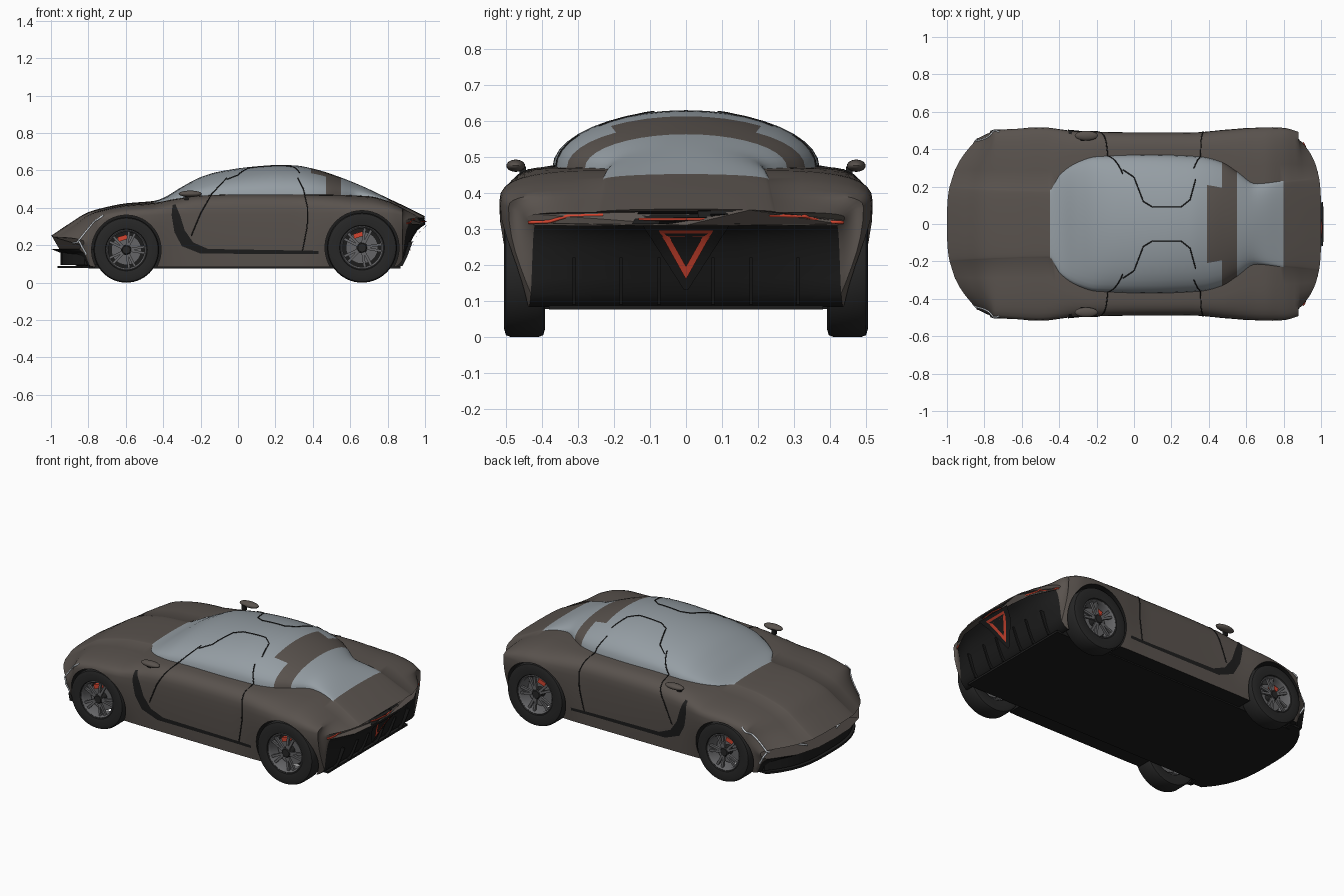
import bpy, bmesh, math
from mathutils import Vector, Matrix
from mathutils.bvhtree import BVHTree

if "Cube" in bpy.data.objects:
    bpy.data.objects.remove(bpy.data.objects["Cube"])


def material(name, r, g, b):
    m = bpy.data.materials.new(name)
    m.diffuse_color = (r, g, b, 1)
    m.use_nodes = True
    m.node_tree.nodes["Principled BSDF"].inputs["Base Color"].default_value = m.diffuse_color
    return m


BLACK = material("black_trim", .012, .012, .012)
PAINT = material("brown_paint", .10, .085, .075)
GLASS = material("glass", .30, .34, .37)
RED = material("red_light", .65, .06, .03)
WHITE = material("white_light", .8, .85, .9)
RUBBER = material("rubber", .02, .02, .02)
RIM = material("rim_grey", .13, .13, .135)


def new_object(name, bm, mats, angle=40):
    bmesh.ops.recalc_face_normals(bm, faces=bm.faces)
    me = bpy.data.meshes.new(name)
    bm.to_mesh(me)
    bm.free()
    for m in mats:
        me.materials.append(m)
    ob = bpy.data.objects.new(name, me)
    bpy.context.collection.objects.link(ob)
    smooth(ob, angle)
    return ob


def smooth(ob, angle=40):
    bpy.ops.object.select_all(action='DESELECT')
    ob.select_set(True)
    bpy.context.view_layer.objects.active = ob
    bpy.ops.object.shade_smooth_by_angle(angle=math.radians(angle))


def spline(*pts):
    """Monotone cubic through (x, value) points."""
    xs, vs = zip(*pts)
    d = [(vs[i + 1] - vs[i]) / (xs[i + 1] - xs[i]) for i in range(len(xs) - 1)]
    m = [d[0]] + [2 * a * b / (a + b) if a * b > 0 else 0 for a, b in zip(d, d[1:])] + [d[-1]]

    def f(x):
        i = max(k for k in range(len(d)) if k == 0 or xs[k] <= x)
        h = xs[i + 1] - xs[i]
        t = min(max((x - xs[i]) / h, 0), 1)
        return (vs[i] * (1 + 2 * t) * (1 - t) ** 2 + h * m[i] * t * (1 - t) ** 2
                + vs[i + 1] * t * t * (3 - 2 * t) + h * m[i + 1] * t * t * (t - 1))
    return f


# Body measurements along the length
top = spline((-1, .25), (-.9, .317), (-.8, .377), (-.7, .405), (-.6, .424), (-.45, .437), (-.4, .453),
             (-.3, .512), (-.2, .564), (-.1, .594), (.1, .622), (.22, .629), (.3, .627), (.4, .61),
             (.5, .58), (.6, .543), (.7, .5), (.8, .452), (.9, .405), (1, .355))
shoulder = spline((-1, .243), (-.9, .305), (-.8, .365), (-.7, .395), (-.6, .415), (-.45, .427), (-.35, .445),
                  (-.2, .465), (0, .472), (.5, .47), (.7, .462), (.8, .437), (.9, .39), (1, .346))
waist = spline((-1, .215), (-.9, .26), (-.7, .34), (-.5, .36), (0, .37), (.8, .37), (.9, .355), (1, .33))
width = spline((-1, .465), (-.9, .485), (-.7, .505), (-.5, .517), (-.3, .496), (0, .49), (.3, .489),
               (.5, .505), (.7, .518), (.8, .514), (.88, .492), (.94, .465), (1, .44))
sill_w = spline((-1, .44), (-.7, .46), (-.3, .475), (.4, .475), (.7, .455), (.88, .43), (1, .42))
sill_z = spline((-1, .18), (-.93, .15), (-.85, .085), (.84, .083), (.88, .12), (.92, .21), (.96, .28), (1, .31))
cabin = spline((-1, .2), (-.45, .18), (-.4, .26), (-.3, .33), (-.2, .36), (.1, .37), (.35, .36),
               (.47, .33), (.55, .28), (.65, .215), (.8, .23), (1, .25))


def section(s):
    w, wb, zb, zw, sh, c = width(s), sill_w(s), sill_z(s), waist(s), shoulder(s), cabin(s)
    half = [(wb * k / 3, zb) for k in range(3)]
    half += [(wb + (w - wb) * math.sin(k / 6 * math.pi / 2), zb + (zw - zb) * k / 6) for k in range(6)]
    for k in range(8):
        a = k / 8 * math.pi / 2
        half.append((c + (w - c) * math.cos(a) ** .7, zw + (sh - zw) * math.sin(a) ** .7))
    half += [(c * math.cos(k / 10 * math.pi / 2), sh + (top(s) - sh) * math.sin(k / 10 * math.pi / 2))
             for k in range(10)]
    half.append((0, top(s)))
    ring = half + [(-y, z) for y, z in half[-2:0:-1]]

    def bow(y):  # rounds the ends in plan
        if s < -.75:
            return .22 * (-.75 - s) / .25 * (abs(y) / .5) ** 3
        return -.19 * max(0, (s - .88) / .12) * (abs(y) / .51) ** 4
    return [Vector((s + bow(y), y, z)) for y, z in ring]


# Body shell lofted from the sections, with painted, glass and black zones
stations = sorted([-1 + .02 * i for i in range(101)] + [.39, .47, .55, -.45, -.99, .99])
bm = bmesh.new()
rings = [[bm.verts.new(p) for p in section(s)] for s in stations]
n = len(rings[0])
for a, b in zip(rings, rings[1:]):
    for j in range(n):
        f = bm.faces.new((a[j], a[(j + 1) % n], b[(j + 1) % n], b[j]))
        row = min(j, n - 1 - j)
        c = f.calc_center_median()
        x, y = c.x, abs(c.y)
        clear = -.45 < x < .39 or (.39 < x < .47 and y > .2) or .55 < x < .8
        f.material_index = 0 if row < 3 else 2 if row >= 17 and clear else 1
for r in (rings[0], rings[-1]):
    bm.faces.new(r).material_index = 1
bmesh.ops.recalc_face_normals(bm, faces=bm.faces)
surface = BVHTree.FromBMesh(bm)
body = new_object("body", bm, [BLACK, PAINT, GLASS])

# Wheel arches cut out of the body
WHEELS = [("front", -.597, .175), ("rear", .663, .187)]
for name, wx, R in WHEELS:
    for sy in (-1, 1):
        bm = bmesh.new()
        bmesh.ops.create_cone(bm, cap_ends=True, segments=64, radius1=R + .011, radius2=R + .011, depth=.3,
                              matrix=Matrix.Translation((wx, sy * .525, R)) @ Matrix.Rotation(math.pi / 2, 4, 'X'))
        cutter = new_object("arch_cutter", bm, [BLACK])
        cutter.hide_render = True
        mod = body.modifiers.new("arch", 'BOOLEAN')
        mod.operation, mod.object, mod.solver = 'DIFFERENCE', cutter, 'EXACT'
        bpy.context.view_layer.objects.active = body
        bpy.ops.object.modifier_apply(modifier=mod.name)
        bpy.data.objects.remove(cutter)
smooth(body)


def project(p, view, sy, off=.002):
    u, v = p
    o, d = {"side": ((u, sy * 2, v), (0, -sy, 0)), "top": ((u, sy * v, 2), (0, 0, -1)),
            "rear": ((3, sy * u, v), (-1, 0, 0))}[view]
    hit = surface.ray_cast(Vector(o), Vector(d))
    return hit[0] - Vector(d) * off if hit[0] else None


def resample(pts, k=8):
    return [Vector(a).lerp(Vector(b), i / k) for a, b in zip(pts, pts[1:]) for i in range(k)] + [Vector(pts[-1])]


def strip(name, paths, mat, r, off=.001):
    """Thin round lines laid on both sides of the body."""
    cu = bpy.data.curves.new(name, 'CURVE')
    cu.dimensions, cu.bevel_depth, cu.bevel_resolution, cu.use_fill_caps = '3D', r, 1, True
    for sy in (-1, 1):
        for view, pts in paths:
            hits = [h for h in (project(p, view, sy, off) for p in resample(pts)) if h]
            sp = cu.splines.new('POLY')
            sp.points.add(len(hits) - 1)
            for q, h in zip(sp.points, hits):
                q.co = (*h, 1)
    cu.materials.append(mat)
    bpy.context.collection.objects.link(bpy.data.objects.new(name, cu))


def ribbon(name, upper, lower, view, mat, off=.004, sides=(-1, 1)):
    """Flat patch between two lines, laid on the body."""
    bm = bmesh.new()
    for sy in sides:
        rows = []
        for a, b in zip(resample(upper), resample(lower)):
            pts = [project(a.lerp(b, i / 4), view, sy, off) for i in range(5)]
            if all(pts):
                rows.append([bm.verts.new(p) for p in pts])
        for a, b in zip(rows, rows[1:]):
            for i in range(4):
                bm.faces.new((a[i], a[i + 1], b[i + 1], b[i]))
    return new_object(name, bm, [mat])


# Door seams, side scoops, lights
strip("door_seams", [("side", [(-.25, .25), (-.2, .37), (-.14, .475), (-.06, .56)]),
                     ("top", [(-.06, .29), (0, .25), (.05, .12), (.1, .09), (.25, .09), (.3, .13), (.33, .24)]),
                     ("side", [(.32, .56), (.35, .5), (.372, .4), (.37, .3), (.345, .17)])], BLACK, .003)
ribbon("side_scoop", [(-.335, .42), (-.31, .36), (-.285, .28), (-.24, .215), (-.16, .18), (.43, .17)],
       [(-.35, .415), (-.355, .36), (-.34, .27), (-.3, .195), (-.2, .155), (.43, .153)], "side", BLACK)
strip("headlights", [("side", [(-.72, .36), (-.77, .325), (-.82, .265), (-.86, .215), (-.95, .2)]),
                     ("side", [(-.85, .22), (-.81, .15)])], WHITE, .005)
strip("tail_lights", [("rear", [(.23, .338), (.33, .335), (.38, .32), (.435, .318)])], RED, .005, .003)
ribbon("rear_vent", [(-.13, .35), (.13, .35)], [(-.15, .313), (.15, .313)], "rear", BLACK, sides=(1,))
strip("rear_light_bar", [("rear", [(0, .327), (.13, .327)])], RED, .004, .006)
ribbon("triangle_light", [(-.076, .296), (.076, .296), (0, .16), (-.076, .296)],
       [(-.046, .278), (.046, .278), (0, .196), (-.046, .278)], "rear", RED, .02, (1,))
ribbon("triangle_surround", [(-.12, .309), (.12, .309)], [(-.005, .13), (.005, .13)], "rear", BLACK, .014, (1,))


def prism(name, pts, vec, mat, start=(0, 0, 0)):
    bm = bmesh.new()
    f = bm.faces.new([bm.verts.new(Vector(p) + Vector(start)) for p in pts])
    g = bmesh.ops.extrude_face_region(bm, geom=[f])
    bmesh.ops.translate(bm, verts=[v for v in g["geom"] if isinstance(v, bmesh.types.BMVert)], vec=vec)
    return new_object(name, bm, [mat])


# Front intake and splitter, floor pan, diffuser fins
nose = [(.22 * (abs(y) / .5) ** 3, y, 0) for y in [.42 - .06 * i for i in range(15)]]
prism("front_intake", nose + [(.2, -.42, 0), (.2, .42, 0)], (0, 0, .085), BLACK, (-.95, 0, .095))
prism("front_splitter", nose + [(.2, -.42, 0), (.2, .42, 0)], (0, 0, .012), BLACK, (-.965, 0, .078))
prism("floor_pan", [(-.8, -.38, .076), (.87, -.38, .076), (.87, .38, .076), (-.8, .38, .076)],
      (0, 0, .012), BLACK)
for i, y in enumerate((-.31, -.18, -.075, .075, .18, .31)):
    prism(f"diffuser_fin_{i}", [(.82, y - .004, .078), (.88, y - .004, .09), (.905, y - .004, .14),
                                (.935, y - .004, .22), (.9, y - .004, .22)], (0, .008, 0), BLACK)

# Door mirrors with stalks
for sy in (-1, 1):
    bm = bmesh.new()
    bmesh.ops.create_uvsphere(bm, u_segments=24, v_segments=12, radius=1, matrix=Matrix.Translation(
        (-.255, sy * .472, .475)) @ Matrix.Diagonal((.062, .026, .017, 1)))
    new_object("mirror", bm, [PAINT])
    bm = bmesh.new()
    bmesh.ops.create_cube(bm, size=1, matrix=Matrix.Translation((-.275, sy * .452, .458))
                          @ Matrix.Diagonal((.022, .018, .03, 1)))
    new_object("mirror_stalk", bm, [BLACK])


def lathe(name, prof, wx, R, sy, mat, seg=56):
    bm = bmesh.new()
    rs = [[bm.verts.new((wx + r * R * math.cos(a), sy * y, R + r * R * math.sin(a))) for r, y in prof]
          for a in (2 * math.pi * i / seg for i in range(seg))]
    k = len(prof)
    for i in range(seg):
        a, b = rs[i], rs[(i + 1) % seg]
        for j in range(k):
            bm.faces.new((a[j], a[(j + 1) % k], b[(j + 1) % k], b[j]))
    return new_object(name, bm, [mat])


# Wheels: tyre, rim, brake disc, hub, paired spokes, caliper
for name, wx, R in WHEELS:
    for sy in (-1, 1):
        lathe(name + "_tyre", [(.62, .4), (.88, .391), (.97, .396), (1, .41), (1, .485), (.97, .499),
                               (.86, .505), (.64, .5), (.6, .488)], wx, R, sy, RUBBER)
        lathe(name + "_rim", [(.63, .492), (.6, .497), (.55, .485), (.55, .41), (.6, .405)], wx, R, sy, RIM)
        lathe(name + "_brake_disc", [(.05, .43), (.46, .43), (.46, .442), (.05, .442)], wx, R, sy, RIM)
        lathe(name + "_hub", [(.002, .42), (.16, .42), (.16, .484), (.12, .492), (.002, .492)], wx, R, sy, RUBBER)
        bm = bmesh.new()
        for k in range(10):
            a = 2 * math.pi * (k // 2) / 5 + (.17 if k % 2 else -.17)
            bmesh.ops.create_cube(bm, size=1, matrix=Matrix.Translation((wx, sy * .481, R)) @ Matrix.Rotation(a, 4, 'Y')
                                  @ Matrix.Translation((.35 * R, 0, 0)) @ Matrix.Diagonal((.46 * R, .014, .075 * R, 1)))
        new_object(name + "_spokes", bm, [RIM])
        bm = bmesh.new()
        bmesh.ops.create_cube(bm, size=1, matrix=Matrix.Translation((wx - .02, sy * .45, R + .36 * R))
                              @ Matrix.Rotation(-.3, 4, 'Y') @ Matrix.Diagonal((.05, .03, .025, 1)))
        new_object(name + "_caliper", bm, [RED])
